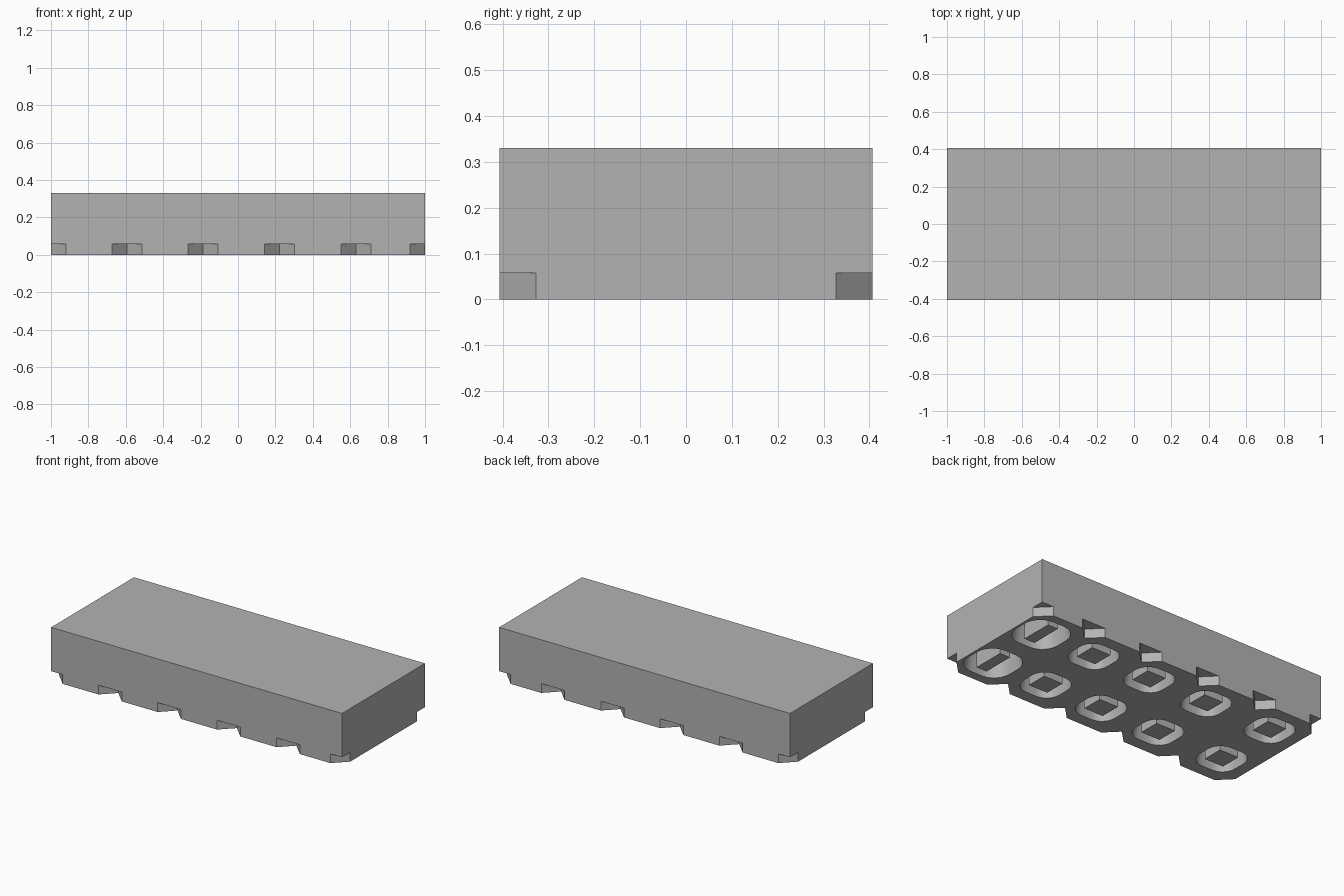
import bpy, bmesh, math
from mathutils import Vector, Matrix

cube = bpy.data.objects.get("Cube")
if cube:
    bpy.data.objects.remove(cube, do_unlink=True)

LENGTH, WIDTH, HEIGHT = 2.0, 0.814, 0.33
NOTCH, NOTCH_TOP, DEPTH = 0.08, 0.058, 0.12

concrete = bpy.data.materials.new("concrete grey")
concrete.use_nodes = True
grey = (0.45, 0.45, 0.45, 1)
concrete.diffuse_color = grey
concrete.node_tree.nodes["Principled BSDF"].inputs["Base Color"].default_value = grey


def make_object(name, bm):
    bmesh.ops.recalc_face_normals(bm, faces=bm.faces)
    mesh = bpy.data.meshes.new(name)
    bm.to_mesh(mesh)
    bm.free()
    mesh.materials.append(concrete)
    obj = bpy.data.objects.new(name, mesh)
    bpy.context.collection.objects.link(obj)
    return obj


def add_box(bm, size, centre):
    bmesh.ops.create_cube(bm, size=1, matrix=Matrix.Translation(centre) @ Matrix.Diagonal((*size, 1)))


def rounded_square(half, radius, z, steps=6):
    ring = []
    for corner in range(4):
        mid = math.radians(45 + 90 * corner)
        cx, cy = (math.copysign(half - radius, f(mid)) for f in (math.cos, math.sin))
        for i in range(steps + 1):
            a = mid + math.radians(90) * (i / steps - 0.5)
            ring.append(Vector((cx + radius * math.cos(a), cy + radius * math.sin(a), z)))
    return ring


def add_loft(bm, rings, centre):
    loops = [[bm.verts.new(p + centre) for p in ring] for ring in rings]
    for low, high in zip(loops, loops[1:]):
        n = len(low)
        for i in range(n):
            j = (i + 1) % n
            bm.faces.new((low[i], low[j], high[j], high[i]))
    bm.faces.new(loops[0][::-1])
    bm.faces.new(loops[-1])


# Main block
bm = bmesh.new()
add_box(bm, (LENGTH, WIDTH, HEIGHT), (0, 0, HEIGHT / 2))
block = make_object("block", bm)

# Notches along the long bottom edges and at the corners
cut = bmesh.new()
for x in (-1, -0.594, -0.187, 0.221, 0.63, 1):
    for side in (-1, 1):
        bmesh.ops.create_cone(cut, cap_ends=True, segments=4, radius1=NOTCH, radius2=NOTCH,
                              depth=2 * NOTCH_TOP,
                              matrix=Matrix.Translation((x, side * WIDTH / 2, 0)))

# Tapered pockets in the underside, the end pair larger, each around a square peg
pockets = [(x, 0.127, 0.09, 0.13, 0.13) for x in (-0.80, -0.345, 0.064, 0.462)]
pockets.append((0.838, 0.147, 0.11, 0.07, 0.2))
pegs = bmesh.new()
for x, half, radius, peg_x, peg_y in pockets:
    for y in (-0.205, 0.205):
        rings = [rounded_square(half + 0.01, radius, -0.05), rounded_square(half, radius, 0),
                 rounded_square(half * 0.9, radius * 0.9, DEPTH)]
        add_loft(cut, rings, Vector((x, y, 0)))
        add_box(pegs, (peg_x, peg_y, DEPTH), (x, y, DEPTH / 2 + 0.005))
make_object("pocket_pegs", pegs)

cutter = make_object("cutter", cut)
cutter.hide_render = True
mod = block.modifiers.new("cuts", 'BOOLEAN')
mod.operation, mod.solver, mod.object = 'DIFFERENCE', 'EXACT', cutter
bpy.ops.object.select_all(action='DESELECT')
bpy.context.view_layer.objects.active = block
block.select_set(True)
bpy.ops.object.modifier_apply(modifier=mod.name)
bpy.data.objects.remove(cutter, do_unlink=True)
bpy.ops.object.shade_smooth_by_angle(angle=math.radians(30))
